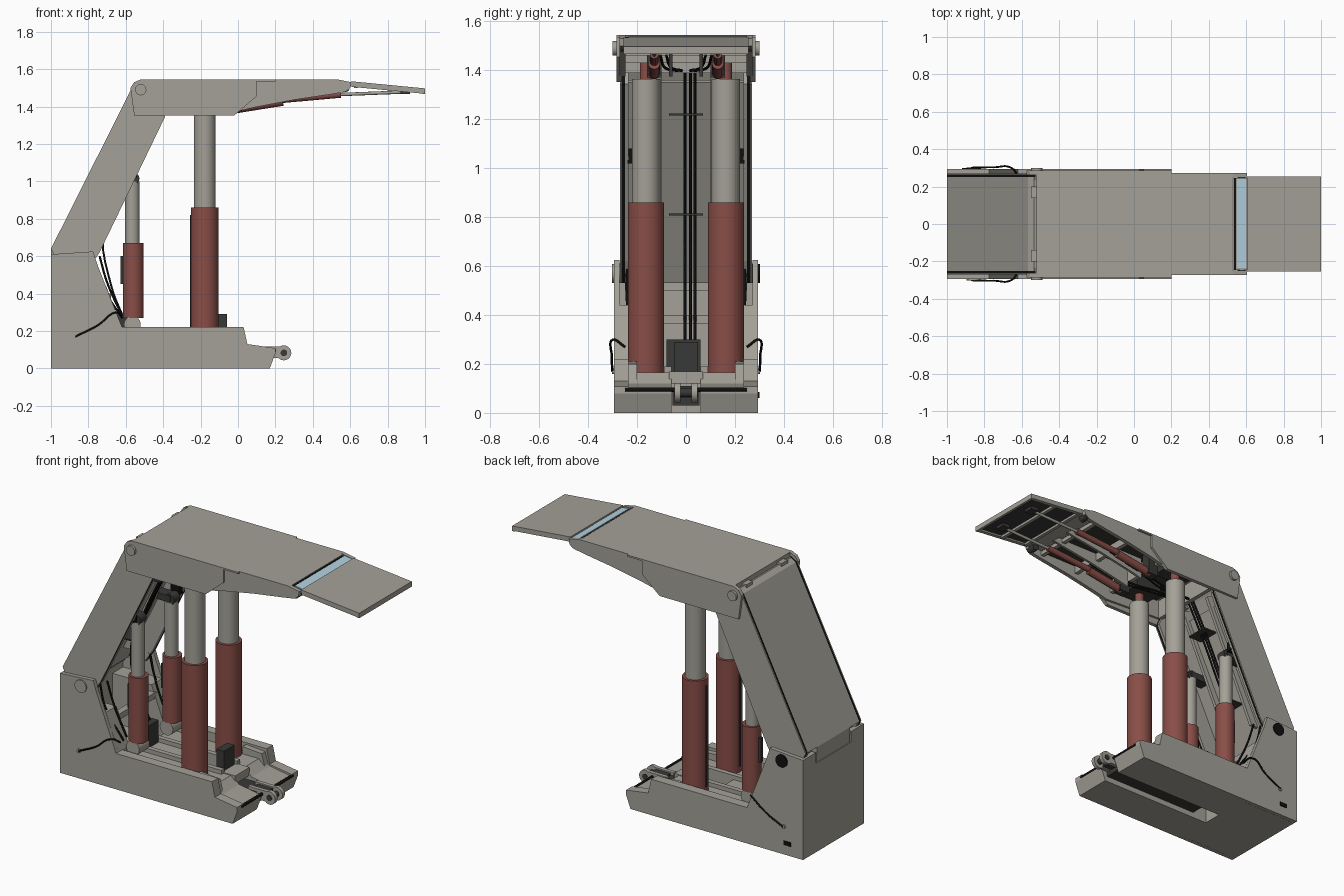
import bpy, bmesh, math
from mathutils import Vector


def material(name, r, g, b):
    m = bpy.data.materials.new(name)
    m.diffuse_color = (r, g, b, 1)
    return m


GREY = material("steel grey", 0.37, 0.355, 0.31)
RED = material("brick red", 0.25, 0.075, 0.063)
DARK = material("dark grey", 0.04, 0.04, 0.037)
BLACK = material("hose black", 0.005, 0.005, 0.005)
BLUE = material("pale blue", 0.45, 0.64, 0.74)


def finish(name, bm, mat, smooth=False):
    bmesh.ops.recalc_face_normals(bm, faces=bm.faces)
    me = bpy.data.meshes.new(name)
    bm.to_mesh(me)
    bm.free()
    me.materials.append(mat)
    ob = bpy.data.objects.new(name, me)
    bpy.context.collection.objects.link(ob)
    if smooth:
        bpy.context.view_layer.objects.active = ob
        ob.select_set(True)
        bpy.ops.object.shade_smooth_by_angle(angle=math.radians(40))
        ob.select_set(False)
    return ob


def prism(name, pts, y0, y1, mat=GREY):
    """Side profile (x, z) extruded from y0 to y1."""
    bm = bmesh.new()
    f = bm.faces.new([bm.verts.new((x, y0, z)) for x, z in pts])
    r = bmesh.ops.extrude_face_region(bm, geom=[f])
    for v in r["geom"]:
        if isinstance(v, bmesh.types.BMVert):
            v.co.y = y1
    return finish(name, bm, mat)


def box(name, x0, x1, y0, y1, z0, z1, mat=GREY):
    return prism(name, [(x0, z0), (x1, z0), (x1, z1), (x0, z1)], y0, y1, mat)


def rod(name, a, b, r, mat=GREY, seg=24):
    a, b = Vector(a), Vector(b)
    d = b - a
    bm = bmesh.new()
    bmesh.ops.create_cone(bm, cap_ends=True, segments=seg, radius1=r, radius2=r, depth=d.length)
    rot = d.to_track_quat("Z", "Y")
    for v in bm.verts:
        v.co = rot @ v.co + (a + b) / 2
    return finish(name, bm, mat, True)


def hose(name, pts, r=0.006):
    cu = bpy.data.curves.new(name, "CURVE")
    cu.dimensions = "3D"
    cu.bevel_depth = r
    cu.bevel_resolution = 1
    cu.resolution_u = 5
    cu.use_fill_caps = True
    sp = cu.splines.new("BEZIER")
    sp.bezier_points.add(len(pts) - 1)
    for p, co in zip(sp.bezier_points, pts):
        p.co = co
        p.handle_left_type = p.handle_right_type = "AUTO"
    cu.materials.append(BLACK)
    bpy.context.collection.objects.link(bpy.data.objects.new(name, cu))


def pair(fn, name):
    """Call fn for the -y and +y side."""
    for s, side in ((-1, "right"), (1, "left")):
        fn(f"{name}_{side}", s)


# ---- base: pontoons, deck, toes, rear posts
POST = [(-1, 0), (-0.62, 0), (-0.62, 0.22), (-0.75, 0.55), (-0.775, 0.625), (-1, 0.61)]
WALL = [(-0.62, 0), (0.17, 0), (0.2, 0.08), (0.2, 0.108), (0.05, 0.13), (0.03, 0.22), (-0.62, 0.22)]


def base_side(name, s):
    prism("rear_post_" + name, POST, s * 0.271, s * 0.295)
    prism("rear_post_foot_" + name, [(-0.98, 0.1), (-0.62, 0.1), (-0.62, 0.22), (-0.705, 0.44), (-0.98, 0.44)],
          s * 0.17, s * 0.272)
    prism("base_wall_" + name, WALL, s * 0.235, s * 0.295)
    prism("base_inner_rail_" + name, [(-0.62, 0.15), (-0.05, 0.15), (-0.05, 0.19), (-0.62, 0.19)], s * 0.06, s * 0.09)
    # pontoon with the sloping toe in front
    prism("pontoon_" + name, [(-0.62, 0), (0.17, 0), (0.2, 0.08), (0.2, 0.095), (0.05, 0.12), (0.0, 0.165),
                              (-0.62, 0.165)], s * 0.06, s * 0.24)
    prism("leg_gusset_" + name, [(-0.11, 0.16), (0.04, 0.13), (0.02, 0.20), (-0.11, 0.21)], s * 0.2, s * 0.24)
    rod("rear_pin_" + name, (-0.857, s * 0.26, 0.57), (-0.857, s * 0.303, 0.57), 0.039, BLACK if s > 0 else GREY)


pair(base_side, "base")
box("rear_floor", -1, -0.6, -0.27, 0.27, 0, 0.14)
box("deck_plate", -0.62, -0.28, -0.07, 0.07, 0.12, 0.165)
box("deck_bridge", -0.08, 0.03, -0.07, 0.07, 0.12, 0.17)
box("back_wall", -1, -0.97, -0.272, 0.272, 0, 0.545)
for s in (-1, 1):
    box("back_wall_corner", -1, -0.97, s * 0.17, s * 0.272, 0.545, 0.61)
box("rear_crossbar", -0.72, -0.68, -0.18, 0.18, 0.365, 0.40)
box("slot_beam", -0.5, 0.16, -0.055, 0.055, 0.03, 0.1, DARK)
# relay clevis at the front
rod("clevis_bar", (0.195, -0.25, 0.095), (0.195, 0.25, 0.095), 0.009, BLACK, 10)
for y in (-0.035, 0.035):
    rod("clevis_ear", (0.245, y - 0.012, 0.083), (0.245, y + 0.012, 0.083), 0.04)
    box("clevis_arm", 0.1, 0.245, y - 0.012, y + 0.012, 0.055, 0.118)
rod("clevis_pin", (0.245, -0.05, 0.083), (0.245, 0.05, 0.083), 0.018, DARK, 12)
box("clevis_block", 0.12, 0.22, -0.025, 0.025, 0.06, 0.11, DARK)

# ---- rear shield
SHIELD = [(-1, 0.64), (-0.567, 1.5), (-0.53, 1.52), (-0.46, 1.5), (-0.39, 1.345),
          (-0.74, 0.62), (-0.80, 0.53), (-0.92, 0.53), (-0.98, 0.60)]


def shield_side(name, s):
    prism("shield_side_" + name, SHIELD, s * 0.235, s * 0.250)
    # black seal between side plate and cover plate
    prism("shield_seal_" + name, SHIELD, s * 0.250, s * 0.264, BLACK)
    prism("shield_cover_" + name, SHIELD, s * 0.264, s * 0.27)
    prism("shield_girder_" + name, [(-0.95, 0.65), (-0.56, 1.44), (-0.46, 1.40), (-0.80, 0.66)], s * 0.10, s * 0.12)
    box("shield_bracket_" + name, -0.60, -0.54, s * 0.205, s * 0.24, 1.02, 1.08, BLACK)
    box("shield_lug_" + name, -0.55, -0.51, s * 0.14, s * 0.20, 1.46, 1.53)


pair(shield_side, "shield")
prism("shield_plate", [(-1, 0.64), (-0.567, 1.5), (-0.535, 1.52), (-0.5, 1.51), (-0.53, 1.47), (-0.955, 0.64)],
      -0.25, 0.25)
prism("shield_lip", [(-0.995, 0.53), (-1, 0.64), (-0.95, 0.64), (-0.95, 0.53)], -0.16, 0.16)
prism("shield_foot_plate", [(-0.965, 0.5), (-0.965, 0.64), (-0.94, 0.66), (-0.94, 0.5)], -0.25, 0.25)
prism("shield_inner_plate", [(-0.93, 0.54), (-0.53, 1.36), (-0.51, 1.35), (-0.91, 0.53)], -0.24, 0.24)
for z in (0.81, 1.22):
    x = -0.80 + (z - 0.75) * 0.49
    box("hose_hanger", x, x + 0.09, -0.07, 0.07, z - 0.004, z + 0.004, DARK)

# ---- canopy
CHEEK = [(-0.575, 1.5), (-0.555, 1.53), (-0.52, 1.545), (0.1, 1.545), (0.1, 1.455), (-0.02, 1.352), (-0.555, 1.352)]
GIRDER = [(-0.5, 1.40), (0.0, 1.375), (0.1, 1.398), (0.3, 1.436), (0.5, 1.466), (0.57, 1.478), (0.6, 1.50),
          (0.605, 1.53), (0.53, 1.545), (-0.5, 1.54)]


def canopy_side(name, s):
    prism("cheek_" + name, CHEEK, s * 0.262, s * 0.285)
    box("canopy_edge_" + name, 0.1, 0.2, s * 0.27, s * 0.285, 1.535, 1.545)
    prism("girder_" + name, GIRDER, s * 0.248, s * 0.272)
    prism("inner_girder_" + name, GIRDER[1:6] + [(0.53, 1.51), (0.0, 1.51)], s * 0.055, s * 0.07)
    rod("canopy_pin_" + name, (-0.52, s * 0.25, 1.49), (-0.52, s * 0.30, 1.49), 0.03)
    rod("tip_hinge_" + name, (0.575, s * 0.21, 1.5), (0.575, s * 0.268, 1.5), 0.022, DARK, 12)
    box("leg_socket_" + name, -0.27, -0.09, s * 0.08, s * 0.235, 1.43, 1.51, DARK)
    # tip ram
    rod("tip_ram_" + name, (-0.01, s * 0.13, 1.388), (0.24, s * 0.13, 1.428), 0.024, RED, 16)
    rod("tip_ram_front_" + name, (0.24, s * 0.13, 1.437), (0.55, s * 0.13, 1.465), 0.018, RED, 16)
    rod("tip_ram_rod_" + name, (0.54, s * 0.13, 1.464), (0.9, s * 0.13, 1.478), 0.009, GREY, 12)
    box("ram_mount_" + name, -0.05, 0.02, s * 0.10, s * 0.16, 1.37, 1.51, DARK)
    prism("tip_rib_" + name, [(0.61, 1.505), (0.61, 1.53), (1, 1.49), (1, 1.468)], s * 0.232, s * 0.255)
    box("tip_ram_lug_" + name, 0.87, 0.92, s * 0.10, s * 0.16, 1.468, 1.49, DARK)


pair(canopy_side, "canopy")
prism("canopy_plate", [(-0.52, 1.515), (-0.52, 1.545), (0.525, 1.545), (0.535, 1.54), (0.535, 1.515)], -0.272, 0.272)
box("canopy_under_panel", -0.38, 0.50, -0.247, 0.247, 1.507, 1.516, DARK)
for x, z in ((-0.42, 1.39), (-0.05, 1.43), (0.22, 1.46), (0.48, 1.485)):
    box("canopy_rib", x, x + 0.025, -0.25, 0.25, z, 1.51)
# black joint, then blue hinge strip on a grey backing, sunk between the girder ends
box("hinge_joint", 0.534, 0.546, -0.247, 0.247, 1.52, 1.536, BLACK)
prism("hinge_strip", [(0.55, 1.532), (0.55, 1.538), (0.60, 1.530), (0.60, 1.524)], -0.235, 0.247, BLUE)
prism("hinge_backing", [(0.535, 1.515), (0.535, 1.532), (0.61, 1.523), (0.61, 1.508)], -0.247, 0.247)

# ---- tip plate
prism("tip_plate", [(0.605, 1.519), (0.605, 1.535), (1, 1.497), (1, 1.484)], -0.255, 0.255)
prism("tip_front_edge", [(0.985, 1.466), (0.985, 1.49), (1, 1.49), (1, 1.466)], -0.255, 0.255)
for x in (0.62, 0.8):
    z = 1.53 - (x - 0.6) * 0.1
    box("tip_cross_rib", x, x + 0.02, -0.24, 0.24, z - 0.03, z - 0.006)
prism("tip_under_panel", [(0.64, 1.512), (0.64, 1.518), (0.98, 1.486), (0.98, 1.480)], -0.232, 0.232, DARK)


# ---- hydraulic legs and rear rams
def legs(name, s):
    y = s * 0.163
    rod("outer_" + name, (-0.178, y, 0.165), (-0.178, y, 0.86), 0.074, RED, 32)
    rod("piston_" + name, (-0.178, y, 0.85), (-0.178, y, 1.365), 0.058, GREY, 32)
    rod("head_" + name, (-0.178, y, 1.365), (-0.178, y, 1.45), 0.026, RED, 16)
    rod("pipe_" + name, (-0.248, y, 0.20), (-0.248, y, 0.82), 0.009, DARK, 8)
    rod("rear_ram_" + name, (-0.56, y, 0.27), (-0.56, y, 0.67), 0.055, RED, 28)
    rod("rear_ram_rod_" + name, (-0.565, y, 0.66), (-0.565, y, 1.0), 0.039, GREY, 24)
    rod("rear_ram_eye_" + name, (-0.56, y - 0.03, 1.015), (-0.56, y + 0.03, 1.015), 0.033, DARK, 16)
    box("rear_ram_lug_" + name, -0.68, -0.55, y - 0.035, y + 0.035, 1.0, 1.04, DARK)
    rod("rear_ram_foot_" + name, (-0.565, y - 0.05, 0.235), (-0.565, y + 0.05, 0.235), 0.045, GREY, 16)
    box("rear_ram_pipe_" + name, -0.628, -0.61, y - 0.01, y + 0.01, 0.45, 0.6, DARK)


pair(legs, "leg")


# ---- valves and hoses
def hoses(name, s):
    hose("side_" + name, [(-0.62, s * 0.25, 0.27), (-0.65, s * 0.297, 0.30), (-0.75, s * 0.303, 0.23),
                          (-0.87, s * 0.301, 0.17)], 0.005)
    hose("post_" + name, [(-0.77, s * 0.24, 0.6), (-0.73, s * 0.24, 0.45), (-0.62, s * 0.22, 0.27)])
    hose("post_second_" + name, [(-0.74, s * 0.21, 0.60), (-0.70, s * 0.2, 0.46), (-0.62, s * 0.19, 0.28)])
    for k in (0, 0.025):
        hose("canopy_" + name, [(-0.42, s * 0.03, 1.40), (-0.2, s * (0.02 + k), 1.40), (-0.02, s * (0.06 + k), 1.41),
                                (0.25, s * (0.08 + k), 1.46)])
    rod("hose_plug_" + name, (-0.87, s * 0.29, 0.17), (-0.87, s * 0.303, 0.17), 0.012, GREY, 12)


pair(hoses, "hose")
for y in (-0.004, 0.018, 0.036):
    hose("centre_hose", [(-0.60, y, 0.24), (-0.68, y, 0.45), (-0.72, y, 0.75), (-0.62, y, 1.0),
                         (-0.5, y, 1.25), (-0.42, y, 1.40)])
box("valve_block", -0.11, -0.06, -0.05, 0.05, 0.16, 0.29, DARK)
box("rear_valve_block", -0.66, -0.58, -0.08, 0.06, 0.16, 0.30, DARK)
box("side_valve", -0.92, -0.87, 0.29, 0.30, 0.06, 0.085, BLACK)
